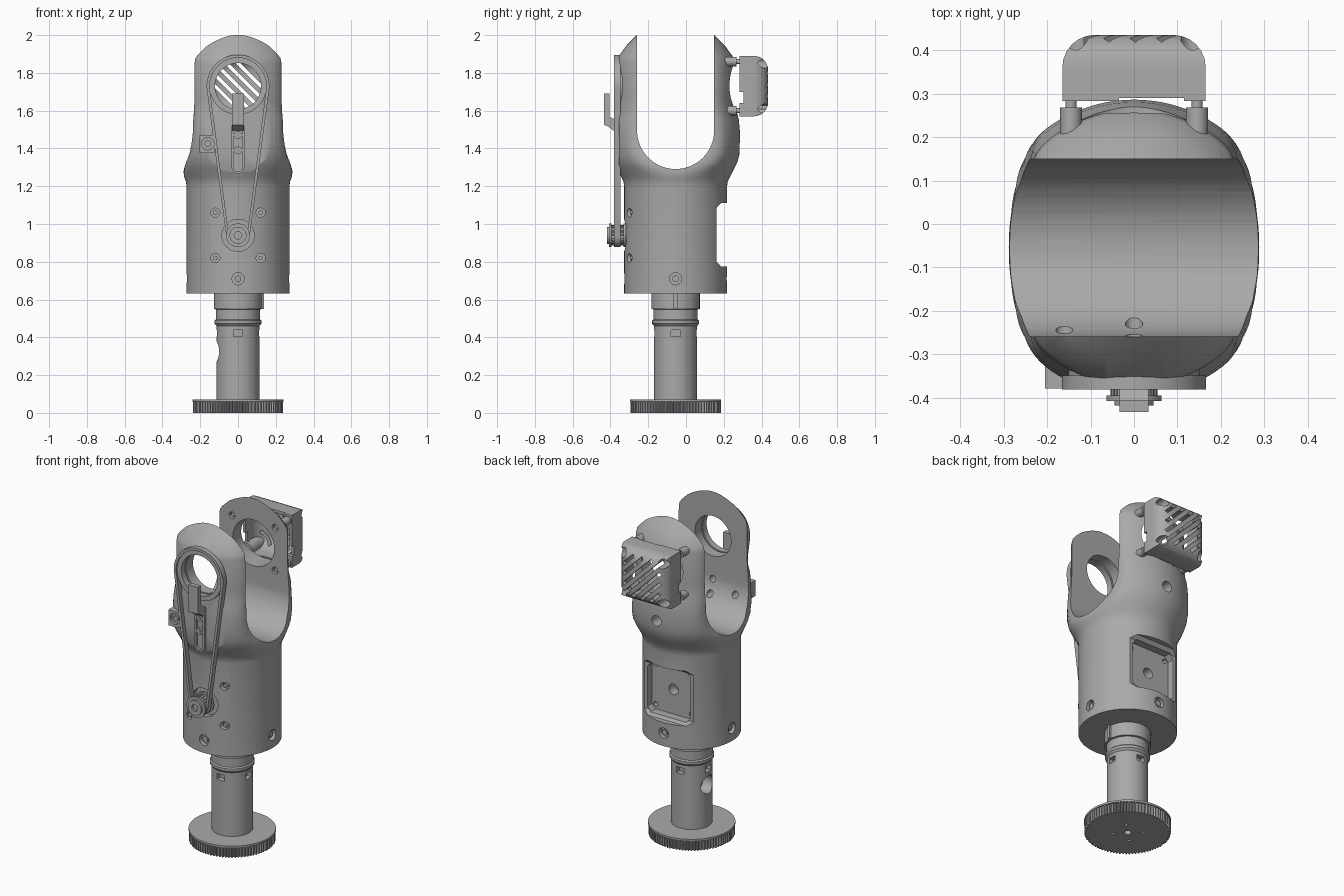
import bpy, bmesh, math
from mathutils import Matrix, Vector

if "Cube" in bpy.data.objects:
    bpy.data.objects.remove(bpy.data.objects["Cube"], do_unlink=True)

CY = -0.055      # vertical axis of the tool
HZ = 1.73        # height of the fork hole
PZ = 0.94        # height of the drive pulley
gray = bpy.data.materials.new("plain_gray")
gray.use_nodes = True
gray.diffuse_color = (0.4, 0.4, 0.4, 1)
gray.node_tree.nodes["Principled BSDF"].inputs["Base Color"].default_value = (0.4, 0.4, 0.4, 1)


def finish(name, bm):
    bmesh.ops.recalc_face_normals(bm, faces=bm.faces)
    mesh = bpy.data.meshes.new(name)
    bm.to_mesh(mesh)
    bm.free()
    mesh.materials.append(gray)
    ob = bpy.data.objects.new(name, mesh)
    bpy.context.collection.objects.link(ob)
    return ob


def cyl(name, r, start, end, n=40):
    a, b = Vector(start), Vector(end)
    turn = (b - a).to_track_quat('Z', 'Y').to_matrix().to_4x4()
    bm = bmesh.new()
    bmesh.ops.create_cone(bm, cap_ends=True, segments=n, radius1=r, radius2=r,
                          depth=(b - a).length, matrix=Matrix.Translation((a + b) / 2) @ turn)
    return finish(name, bm)


def box(name, lo, hi, turn=Matrix()):
    lo, hi = Vector(lo), Vector(hi)
    bm = bmesh.new()
    bmesh.ops.create_cube(bm, size=1, matrix=Matrix.Translation((lo + hi) / 2) @ turn
                          @ Matrix.Diagonal((*(hi - lo), 1)))
    return finish(name, bm)


def prism(name, pts, axis, lo, hi):
    place = {'X': lambda a, b, t: (t, a, b), 'Y': lambda a, b, t: (a, t, b), 'Z': lambda a, b, t: (a, b, t)}[axis]
    bm = bmesh.new()
    face = bm.faces.new([bm.verts.new(place(a, b, lo)) for a, b in pts])
    new = bmesh.ops.extrude_face_region(bm, geom=[face])["geom"]
    bmesh.ops.translate(bm, vec=place(0, 0, hi - lo), verts=[v for v in new if isinstance(v, bmesh.types.BMVert)])
    return finish(name, bm)


def revolve(name, profile, matrix, n=96):
    bm = bmesh.new()
    vs = [bm.verts.new((r, 0, h)) for r, h in profile]
    es = [bm.edges.new(p) for p in zip(vs, vs[1:])]
    bmesh.ops.spin(bm, geom=vs + es, cent=(0, 0, 0), axis=(0, 0, 1), angle=2 * math.pi, steps=n)
    bmesh.ops.remove_doubles(bm, verts=bm.verts, dist=0.0001)
    bmesh.ops.transform(bm, matrix=matrix, verts=bm.verts)
    return finish(name, bm)


# Stacked round sections whose sides flatten softly at half width w
def soft_loft(name, sections, n=128, q=18):
    bm = bmesh.new()
    rings = []
    for z, r, w in sections:
        ring = []
        for i in range(n):
            a = 2 * math.pi * i / n
            d = (r ** -q + (abs(math.cos(a)) / w) ** q) ** (-1 / q)
            ring.append(bm.verts.new((d * math.cos(a), CY + d * math.sin(a), z)))
        rings.append(ring)
    for a, b in zip(rings, rings[1:]):
        for i in range(n):
            j = (i + 1) % n
            bm.faces.new((a[i], a[j], b[j], b[i]))
    bm.faces.new(rings[0])
    bm.faces.new(rings[-1])
    return finish(name, bm)


def cut(target, *tools, op='DIFFERENCE'):
    for tool in tools:
        mod = target.modifiers.new("cut", 'BOOLEAN')
        mod.operation, mod.solver, mod.object = op, 'EXACT', tool
        bpy.context.view_layer.objects.active = target
        bpy.ops.object.modifier_apply(modifier=mod.name)
        bpy.data.objects.remove(tool, do_unlink=True)


def arc(cx, cy, r, a0, a1, n=32):
    return [(cx + r * math.cos(a0 + (a1 - a0) * i / n), cy + r * math.sin(a0 + (a1 - a0) * i / n))
            for i in range(n + 1)]


def radial(angle, r, z):
    return (r * math.cos(angle), CY + r * math.sin(angle), z)


upright = Matrix.Translation((0, CY, 0))
quarters = [i * math.pi / 2 for i in range(4)]
corners = [(sx * 0.145, HZ + sz * 0.13) for sx in (-1, 1) for sz in (-1, 1)]

# Forked body: lofted shape, U slot and holes
body = soft_loft("forked_body", [(0.632, 0.2725, 0.4), (1.2, 0.2725, 0.4), (1.225, 0.276, 0.36), (1.25, 0.288, 0.315),
                 (1.275, 0.301, 0.298), (1.3, 0.314, 0.288), (1.33, 0.328, 0.277), (1.37, 0.338, 0.26),
                 (1.42, 0.341, 0.25), (1.48, 0.341, 0.243), (1.55, 0.335, 0.242), (1.6, 0.322, 0.242),
                 (1.66, 0.318, 0.242), (1.85, 0.317, 0.242), (1.88, 0.308, 0.242), (1.945, 0.26, 0.242),
                 (2.0, 0.205, 0.242)])
cut(body, prism("slot", arc(CY, 1.495, 0.204, -math.pi, 0) + [(CY + 0.204, 2.2), (CY - 0.204, 2.2)], 'X', -0.6, 0.6),
    box("front_flat", (-0.5, -0.6, 1.19), (0.5, -0.355, 2.2)),
    cyl("front_hole", 0.122, (0, -0.5, HZ), (0, 0, HZ), n=64),
    cyl("rear_hole", 0.14, (0, 0, HZ), (0, 0.5, HZ), n=64),
    cyl("hole_step", 0.145, (0, -0.5, HZ), (0, -0.325, HZ), n=64),
    cyl("pulley_hole", 0.085, (0, -0.5, PZ), (0, -0.29, PZ), n=48),
    cyl("back_socket", 0.032, (0, 0.19, 1.42), (0, 0.4, 1.42)),
    prism("rear_window", [(0.162, 0.8), (0.162, 1.085), (0.185, 1.11), (0.4, 1.11), (0.4, 0.775), (0.185, 0.775)],
          'X', -0.17, 0.17),
    prism("motor_recess", [(-0.12, 0.79), (0.12, 0.79), (0.145, 0.815), (0.145, 1.06), (0.12, 1.09), (-0.12, 1.09),
          (-0.145, 1.06), (-0.145, 0.815)], 'Y', 0.12, 0.3),
    cyl("motor_hole", 0.032, (0, 0.06, PZ), (0, 0.3, PZ)))
for x in (-0.12, 0.12):
    for z in (0.82, 1.06):
        cut(body, cyl("screw_hole", 0.024, (x, -0.5, z), (x, -0.275, z)),
            cyl("plate_hole", 0.014, (x, 0.09, z), (x, 0.3, z)))
for a in quarters:
    cut(body, cyl("side_hole", 0.032, radial(a, 0.245, 0.71), radial(a, 0.4, 0.71)))
for x, z in ((0, 1.39), (0, 1.47), (-0.16, 1.42)):
    cut(body, cyl("guide_hole", 0.02, (x, -0.5, z), (x, -0.2, z)))
for x, z in corners:
    cut(body, cyl("arm_hole", 0.02, (x, 0.1, z), (x, 0.18, z)))

# Screws sunk in the body
for x in (-0.12, 0.12):
    for z in (0.82, 1.06):
        cyl("front_screw", 0.012, (x, -0.27, z), (x, -0.295, z))
for a in quarters:
    cyl("side_screw", 0.017, radial(a, 0.24, 0.71), radial(a, 0.262, 0.71))

# Stem: collar, neck ring and pipe
stem = revolve("stem", [(0, 0.05), (0.114, 0.05), (0.114, 0.46), (0.124, 0.472), (0.124, 0.488), (0.117, 0.495),
               (0.117, 0.548), (0.128, 0.55), (0.128, 0.64), (0, 0.64)], upright, 64)
cut(stem, cyl("stem_hole", 0.055, (-0.2, CY, 0.325), (-0.04, CY, 0.325)))
for a in quarters:
    turn = Matrix.Rotation(a, 4, 'Z')
    c = Vector(radial(a, 0.112, 0.422))
    size = Vector((0.03, 0.025, 0.018))
    cut(stem, box("slit", c - size, c + size, turn))
box("collar_key", (0.1, CY - 0.01, 0.55), (0.138, CY + 0.01, 0.637))

# Toothed base wheel
teeth = []
count = 84
for i in range(count):
    for k, r in enumerate((0.239, 0.239, 0.227, 0.227)):
        a = 2 * math.pi * (i + k / 4) / count
        teeth.append((r * math.cos(a), CY + r * math.sin(a)))
wheel = prism("base_wheel", teeth, 'Z', 0.0, 0.062)
cut(wheel, cyl("axle_hole", 0.02, (0, CY, -0.1), (0, CY, 0.04)))
for a in quarters:
    x, y, _ = radial(a + math.pi / 4, 0.085, 0)
    cut(wheel, cyl("wheel_hole", 0.009, (x, y, -0.1), (x, y, 0.03), n=20))
cyl("wheel_rim", 0.241, (0, CY, 0.06), (0, CY, 0.072), n=96)

# Drive pulley with two flanges and teeth
forward = Matrix.Translation((0, 0, PZ)) @ Matrix.Rotation(math.pi / 2, 4, 'X')
revolve("drive_pulley", [(0, 0.27), (0.04, 0.27), (0.04, 0.318), (0.063, 0.318), (0.063, 0.33), (0.05, 0.33),
        (0.05, 0.395), (0.063, 0.395), (0.063, 0.407), (0.045, 0.407), (0.045, 0.418), (0.02, 0.418),
        (0.02, 0.405), (0, 0.405)], forward, 48)
for i in range(20):
    x, _, z = radial(i * math.pi / 10, 0.05, 0)[0], 0, PZ + 0.05 * math.sin(i * math.pi / 10)
    cyl("pulley_tooth", 0.004, (x, -0.33, z), (x, -0.395, z), n=8)


# Belt looped round the pulley and the fork hole
def loop(big, small):
    a = math.asin((big - small) / (HZ - PZ))
    return arc(0, HZ, big, -a, math.pi + a, 48) + arc(0, PZ, small, math.pi + a, 2 * math.pi - a)


belt = prism("belt", loop(0.166, 0.062), 'Y', -0.381, -0.348)
cut(belt, prism("belt_gap", loop(0.15, 0.048), 'Y', -0.5, -0.2))
ring = cyl("hole_ring", 0.151, (0, -0.335, HZ), (0, -0.372, HZ), n=64)
cut(ring, cyl("ring_bore", 0.122, (0, -0.2, HZ), (0, -0.5, HZ), n=64))

# Belt tensioner: slotted guide, arm and clamp
guide = prism("guide_frame", arc(0, 1.3, 0.034, -math.pi, 0, 16) + [(0.034, 1.52), (-0.034, 1.52)], 'Y', -0.372, -0.34)
cut(guide, prism("guide_slot", arc(0, 1.3, 0.022, -math.pi, 0, 16) + [(0.022, 1.51), (-0.022, 1.51)], 'Y', -0.5, -0.358))
for z in (1.39, 1.47):
    cyl("guide_screw", 0.021, (0, -0.34, z), (0, -0.373, z))
    cyl("guide_screw_tip", 0.01, (0, -0.34, z), (0, -0.379, z))
prism("tension_arm", [(-0.433, 1.69), (-0.405, 1.69), (-0.405, 1.57), (-0.35, 1.535), (-0.35, 1.495),
      (-0.385, 1.495), (-0.41, 1.515), (-0.433, 1.525)], 'X', -0.033, 0.033)
clamp = box("belt_clamp", (-0.205, -0.378, 1.375), (-0.125, -0.3, 1.47))
cut(clamp, cyl("clamp_bore", 0.033, (-0.16, -0.5, 1.425), (-0.16, -0.362, 1.425)))
cyl("clamp_screw", 0.017, (-0.16, -0.33, 1.425), (-0.16, -0.374, 1.425))


# Rear vent housing: rounded shell with diagonal slots and bored corners
def shell(name, w, h, front, back, soft):
    bm = bmesh.new()
    bmesh.ops.create_cube(bm, size=1, matrix=Matrix.Translation((0, (front + back) / 2, HZ))
                          @ Matrix.Diagonal((2 * w, back - front, 2 * h, 1)))
    rim = [e for e in bm.edges if all(v.co.y > back - 0.001 for v in e.verts)]
    bmesh.ops.bevel(bm, geom=rim, offset=soft, segments=6, profile=0.5, affect='EDGES', clamp_overlap=True)
    return finish(name, bm)


housing = shell("vent_housing", 0.165, 0.16, 0.283, 0.435, 0.075)
hollow = shell("housing_inside", 0.148, 0.143, 0.2, 0.415, 0.07)
for x, z in corners:
    cut(hollow, cyl("corner_core", 0.042, (x, 0.1, z), (x, 0.5, z)))
cut(housing, hollow)
for k in range(-3, 4):
    t = k * 0.043
    c = Vector((t / math.sqrt(2), 0.44, HZ + t / math.sqrt(2)))
    size = Vector((0.125 * math.sqrt(2) - abs(t), 0.07, 0.009))
    cut(housing, box("vent_slot", c - size, c + size, Matrix.Rotation(math.pi / 4, 4, 'Y')))
for x, z in corners:
    cut(housing, cyl("housing_bore", 0.027, (x * 0.93, 0.335, HZ + (z - HZ) * 0.93),
                     (x * 0.93, 0.5, HZ + (z - HZ) * 0.93)))
cut(housing, box("side_notch", (-0.3, 0.2, 1.64), (0.3, 0.305, 1.7)),
    box("top_notch", (-0.035, 0.2, 1.5), (0.115, 0.29, 2.0)))

# Posts carrying the housing
for x, z in corners:
    cyl("housing_post", 0.025, (x, 0.185, z), (x, 0.268, z))
    cyl("housing_screw", 0.013, (x, 0.16, z), (x, 0.3, z))

# Smooth shading with sharp edges kept
bpy.ops.object.select_all(action='DESELECT')
for ob in bpy.context.collection.objects:
    if ob.type == 'MESH' and ob.data.materials and ob.data.materials[0] == gray:
        ob.select_set(True)
        bpy.context.view_layer.objects.active = ob
bpy.ops.object.shade_smooth_by_angle(angle=math.radians(32))
